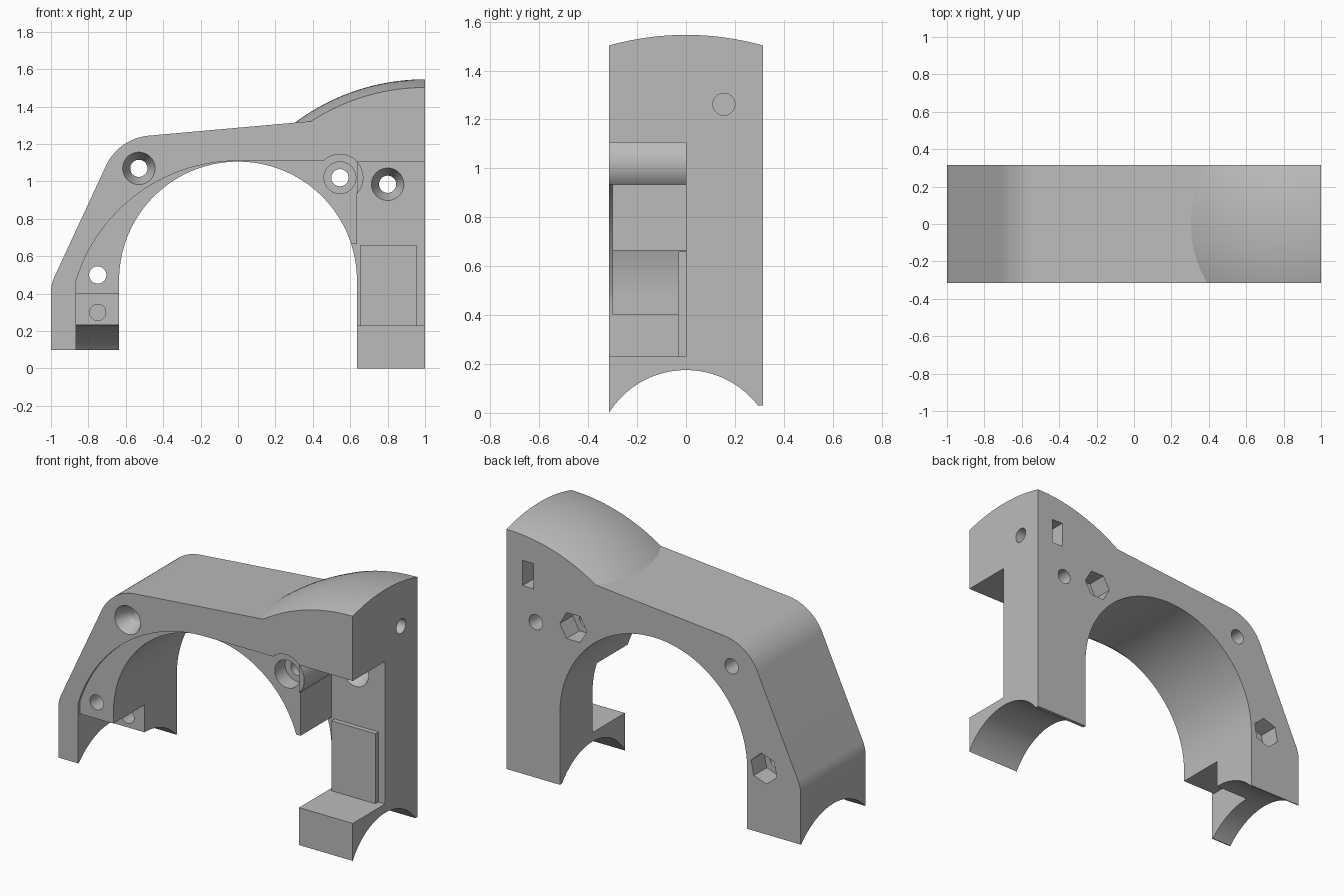
import bpy, bmesh
from math import cos, sin, pi, radians
from mathutils import Matrix, Vector

old = bpy.data.objects.get("Cube")
if old:
    bpy.data.objects.remove(old, do_unlink=True)

HALF = 0.315  # half depth of the bracket


def arc(cx, cz, r, a0, a1, n=24):
    """Points along an arc, angles in degrees."""
    steps = [radians(a0 + (a1 - a0) * i / n) for i in range(n + 1)]
    return [(cx + r * cos(a), cz + r * sin(a)) for a in steps]


def finish(name, bm):
    bmesh.ops.recalc_face_normals(bm, faces=bm.faces)
    mesh = bpy.data.meshes.new(name)
    bm.to_mesh(mesh)
    bm.free()
    ob = bpy.data.objects.new(name, mesh)
    bpy.context.collection.objects.link(ob)
    return ob


def prism(name, pts, y0, y1):
    """Extrude an XZ profile along y."""
    bm = bmesh.new()
    face = bm.faces.new([bm.verts.new((x, y0, z)) for x, z in pts])
    ext = bmesh.ops.extrude_face_region(bm, geom=[face])
    moved = [v for v in ext["geom"] if isinstance(v, bmesh.types.BMVert)]
    bmesh.ops.translate(bm, verts=moved, vec=(0, y1 - y0, 0))
    return finish(name, bm)


def box(name, x0, x1, y0, y1, z0, z1):
    return prism(name, [(x0, z0), (x1, z0), (x1, z1), (x0, z1)], y0, y1)


def rod(name, start, end, r0, r1=None, sides=40, turn=0.0):
    """Cylinder or cone between two points."""
    a, b = Vector(start), Vector(end)
    rot = (b - a).to_track_quat('Z', 'Y').to_matrix().to_4x4()
    m = Matrix.Translation((a + b) / 2) @ rot @ Matrix.Rotation(turn, 4, 'Z')
    bm = bmesh.new()
    bmesh.ops.create_cone(bm, cap_ends=True, segments=sides, radius1=r0,
                          radius2=r0 if r1 is None else r1,
                          depth=(b - a).length, matrix=m)
    return finish(name, bm)


def combine(target, tool, operation):
    tool.hide_render = True
    mod = target.modifiers.new(operation.title(), 'BOOLEAN')
    mod.operation, mod.solver, mod.object = operation, 'EXACT', tool
    bpy.context.view_layer.objects.active = target
    bpy.ops.object.modifier_apply(modifier=mod.name)
    bpy.data.objects.remove(tool, do_unlink=True)


def cut(tool):
    combine(body, tool, 'DIFFERENCE')


# Arched body
outline = [(-1, 0.1)] + arc(-0.8, 0.406, 0.2, 180, 155, 10)
outline += arc(-0.452, 0.966, 0.28, 155, 95, 24)
outline += [(1, 1.376), (1, 0), (0.636, 0)]
outline += arc(0, 0.47, 0.636, 0, 180, 96) + [(-0.636, 0.1)]
body = prism("arched_bracket", outline, -HALF, HALF)

# Domed crown over the left post
dome = box("dome", 0.2, 1, -HALF, HALF, 1.25, 1.7)
bm = bmesh.new()
bmesh.ops.create_uvsphere(bm, u_segments=128, v_segments=96, radius=1.161,
                          matrix=Matrix.Translation((1, 0, 0.385)))
combine(dome, finish("dome_sphere", bm), 'INTERSECT')
combine(body, dome, 'UNION')

# Shallow front recess round the arch and boss
BX, BZ, BR = 0.545, 1.02, 0.125
shallow = [(-0.865, 0.3)] + arc(0, 0.205, 0.905, 162.9, 90, 48)
shallow += arc(BX, BZ, BR, 134, 44, 24) + [(0.64, 0.3)]
cut(prism("shallow_recess", shallow, -0.5, -0.3))

# Deep front recess in the post, leaving the round boss
deep = [(0.635, 0.23), (1.2, 0.23), (1.2, 1.105)]
deep += arc(BX, BZ, BR, 43.5, -44, 24)
cut(prism("post_recess", deep, -0.5, 0))
cut(box("rib_trim", 0.5, 0.64, -0.5, 0, 0.23, 0.665))
cut(box("leg_recess", -0.865, -0.5, -0.5, 0, -0.1, 0.4))

# Raised pad on the post
combine(body, box("pad", 0.655, 0.955, -0.03, 0.02, 0.21, 0.66), 'UNION')

# Round saddles under both feet
cut(rod("post_saddle", (0.2, 0, -0.196), (1.3, 0, -0.196), 0.371, sides=128))
cut(rod("leg_saddle", (-1.3, 0, -0.196), (-0.2, 0, -0.196), 0.428, sides=128))
cut(box("foot_trim", 0.5, 1.2, 0.02, 0.5, -0.1, 0.03))

# Through holes
for x, z in [(-0.53, 1.07), (-0.75, 0.5), (BX, BZ), (0.8, 0.985)]:
    cut(rod("bolt_hole", (x, -0.5, z), (x, 0.5, z), 0.046))

# Countersinks and counterbore
for x, y, z in [(-0.53, -HALF, 1.07), (0.8, 0, 0.985)]:
    cut(rod("countersink", (x, y - 0.01, z), (x, y + 0.1, z), 0.091, 0.045))
cut(rod("counterbore", (BX, -0.5, BZ), (BX, -0.2, BZ), 0.085))

# Hexagonal nut pockets in the back
for x, z, turn in [(-0.75, 0.5, 0.2), (BX, BZ, pi / 2)]:
    cut(rod("nut_pocket", (x, 0.19, z), (x, 0.5, z), 0.092, sides=6, turn=turn))

# Blind pin hole, side screw hole and its nut slot
cut(rod("pin_hole", (-0.75, -0.1, 0.3), (-0.75, 0.12, 0.3), 0.043))
cut(rod("side_hole", (0.7, 0.155, 1.262), (1.2, 0.155, 1.262), 0.045))
cut(box("nut_slot", 0.815, 0.89, 0.07, 0.5, 1.185, 1.34))

# Colour and shading
grey = bpy.data.materials.new("plain_grey")
grey.use_nodes = True
colour = (0.5, 0.5, 0.5, 1)
grey.diffuse_color = colour
grey.node_tree.nodes["Principled BSDF"].inputs["Base Color"].default_value = colour
body.data.materials.clear()
body.data.materials.append(grey)
for p in body.data.polygons:
    p.material_index = 0
bpy.ops.object.select_all(action='DESELECT')
body.select_set(True)
bpy.context.view_layer.objects.active = body
bpy.ops.object.shade_smooth_by_angle(angle=radians(20))
